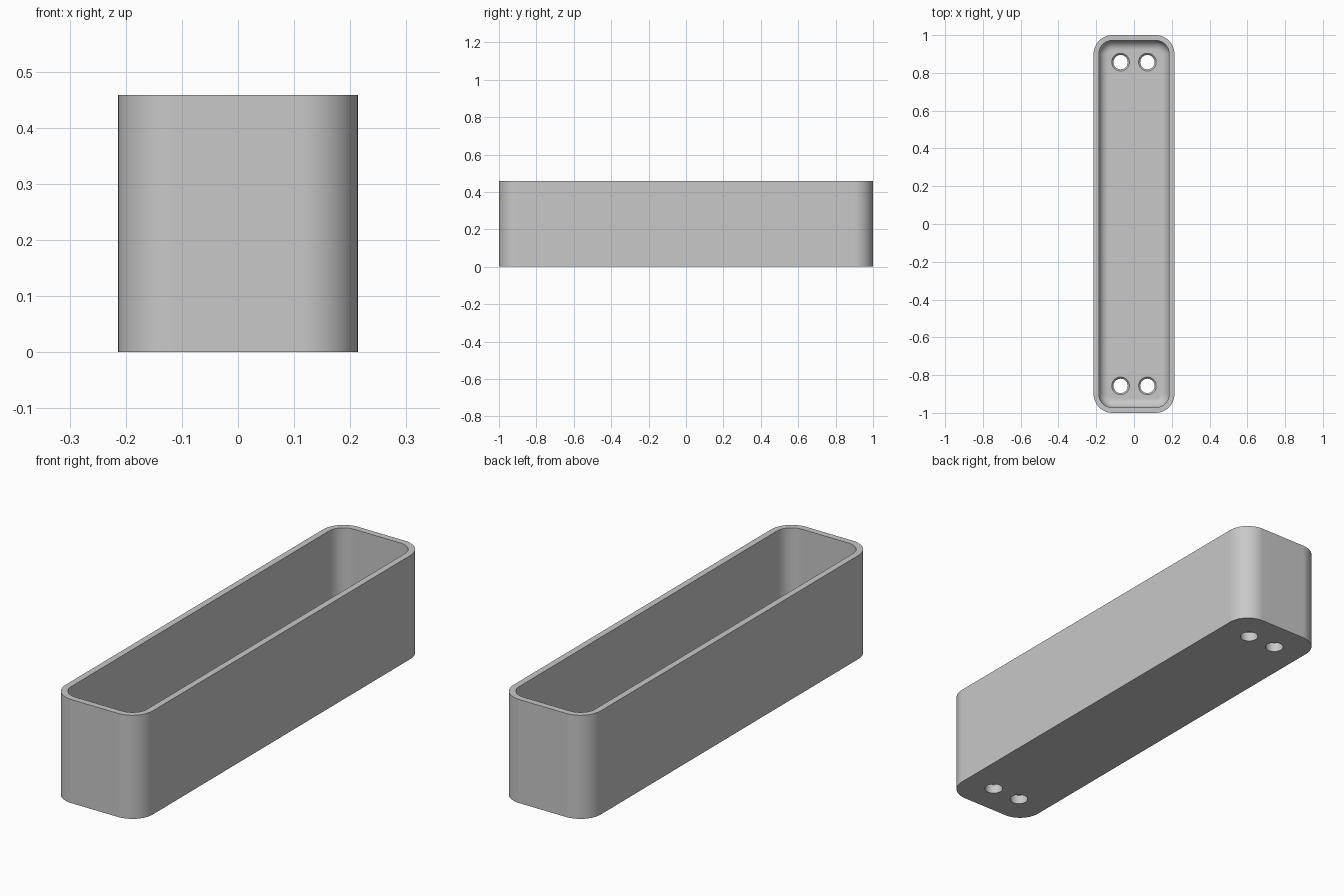
import bpy, bmesh
from math import sin, cos, pi, radians

cube = bpy.data.objects.get("Cube")
if cube:
    bpy.data.objects.remove(cube, do_unlink=True)

HALF_X, HALF_Y, HEIGHT = 0.214, 1.0, 0.458
CORNER, WALL, FLOOR, FILLET = 0.1, 0.028, 0.05, 0.05
ARC = 12

grey = bpy.data.materials.new("light grey")
grey.use_nodes = True
colour = (0.58, 0.58, 0.58, 1)
grey.diffuse_color = colour
grey.node_tree.nodes["Principled BSDF"].inputs["Base Color"].default_value = colour


def finish(bm, name):
    bmesh.ops.recalc_face_normals(bm, faces=bm.faces)
    mesh = bpy.data.meshes.new(name)
    bm.to_mesh(mesh)
    bm.free()
    mesh.materials.append(grey)
    obj = bpy.data.objects.new(name, mesh)
    bpy.context.collection.objects.link(obj)
    return obj


def loft(bm, rings):
    """Skin a stack of closed point rings and cap both ends."""
    loops = [[bm.verts.new(p) for p in ring] for ring in rings]
    for a, b in zip(loops, loops[1:]):
        for i in range(len(a)):
            j = (i + 1) % len(a)
            bm.faces.new((a[i], a[j], b[j], b[i]))
    bm.faces.new(loops[0])
    bm.faces.new(loops[-1])


def rounded_ring(inset, z):
    r = CORNER - inset
    points = []
    for q, (sx, sy) in enumerate([(1, 1), (-1, 1), (-1, -1), (1, -1)]):
        for k in range(ARC + 1):
            a = (q + k / ARC) * pi / 2
            points.append((sx * (HALF_X - CORNER) + r * cos(a),
                           sy * (HALF_Y - CORNER) + r * sin(a), z))
    return points


def circle(x, y, r, z, sides=40):
    return [(x + r * cos(2 * pi * i / sides), y + r * sin(2 * pi * i / sides), z)
            for i in range(sides)]


# Tray: outer wall, rim, inner wall and filleted floor
rings = [rounded_ring(0, 0), rounded_ring(0, HEIGHT), rounded_ring(WALL, HEIGHT)]
for k in range(9):
    a = k / 8 * pi / 2
    rings.append(rounded_ring(WALL + FILLET * (1 - cos(a)),
                              FLOOR + FILLET * (1 - sin(a))))
bm = bmesh.new()
loft(bm, rings)
tray = finish(bm, "tray")

# Chamfered screw holes, two at each end
bm = bmesh.new()
for x in (-0.071, 0.071):
    for y in (-0.857, 0.857):
        loft(bm, [circle(x, y, r, z) for r, z in
                  [(0.038, -0.05), (0.038, FLOOR - 0.009),
                   (0.047, FLOOR), (0.047, FLOOR + 0.03)]])
cutter = finish(bm, "hole_cutter")
cutter.hide_render = True

bpy.ops.object.select_all(action='DESELECT')
bpy.context.view_layer.objects.active = tray
tray.select_set(True)
cut = tray.modifiers.new("holes", 'BOOLEAN')
cut.operation = 'DIFFERENCE'
cut.solver = 'EXACT'
cut.object = cutter
bpy.ops.object.modifier_apply(modifier=cut.name)
bpy.data.objects.remove(cutter, do_unlink=True)

# Smooth corners, crisp rims and flat walls
bpy.ops.object.shade_smooth_by_angle(angle=radians(30))
weighted = tray.modifiers.new("flat walls", 'WEIGHTED_NORMAL')
weighted.keep_sharp = True
